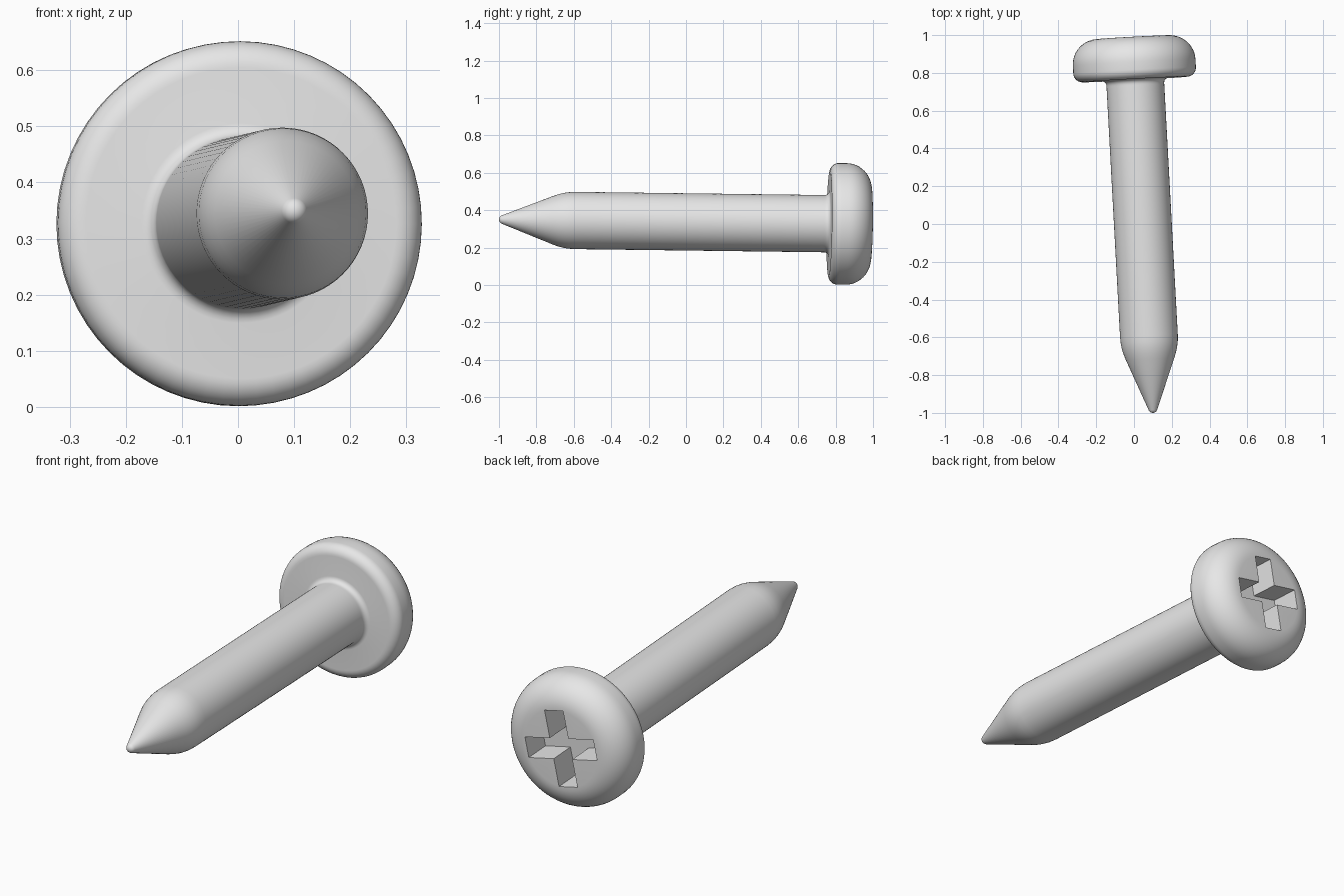
import bpy, bmesh, math
from mathutils import Matrix, Vector

if "Cube" in bpy.data.objects:
    bpy.data.objects.remove(bpy.data.objects["Cube"])

SIDES = 64
steel = bpy.data.materials.new("steel grey")
steel.diffuse_color = (0.8, 0.8, 0.8, 1)
steel.use_nodes = True
steel.node_tree.nodes["Principled BSDF"].inputs["Base Color"].default_value = steel.diffuse_color

# Slightly tilted screw axis, running from the tip to the head
tip = Vector((0.101, -1.0, 0.35))
axis = Vector((-0.054, 1.0, -0.0128)).normalized()
arm = Vector((0.2, 0, 0.98))
arm = (arm - axis * arm.dot(axis)).normalized()
side = axis.cross(arm)
frame = Matrix((arm, side, axis)).transposed().to_4x4()
frame.translation = tip


def arc(cr, ct, a, b, start, end, n):
    """Points (radius, distance) on an ellipse between two angles in degrees."""
    pts = []
    for i in range(n + 1):
        w = math.radians(start + (end - start) * i / n)
        pts.append((cr + a * math.cos(w), ct + b * math.sin(w)))
    return pts


def make_object(name, bm):
    bmesh.ops.recalc_face_normals(bm, faces=bm.faces)
    mesh = bpy.data.meshes.new(name)
    bm.to_mesh(mesh)
    bm.free()
    mesh.materials.append(steel)
    ob = bpy.data.objects.new(name, mesh)
    ob.matrix_world = frame
    bpy.context.collection.objects.link(ob)
    return ob


# Profile: rounded tip, cone, soft shoulder, shank, fillet, pan head
profile = arc(0, 0.024, 0.024, 0.024, -90, -22, 5)
profile += [(0.128, 0.285), (0.138, 0.313), (0.146, 0.343), (0.151, 0.373), (0.153, 0.41)]
profile += [(0.153, 1.735)]
profile += arc(0.178, 1.743, 0.025, 0.025, 180, 90, 5)
profile += arc(0.277, 1.816, 0.048, 0.048, -90, 0, 8)
profile += arc(0.19, 1.858, 0.135, 0.134, 0, 90, 12)
profile += [(0, 1.992)]

# Lathed body
bm = bmesh.new()
verts = [bm.verts.new((max(r, 0), 0, t)) for r, t in profile]
edges = [bm.edges.new(p) for p in zip(verts, verts[1:])]
bmesh.ops.spin(bm, geom=verts + edges, cent=(0, 0, 0), axis=(0, 0, 1),
               angle=math.tau, steps=SIDES, use_duplicate=False)
bmesh.ops.remove_doubles(bm, verts=bm.verts, dist=0.0003)
bmesh.ops.dissolve_degenerate(bm, edges=bm.edges, dist=0.0001)
screw = make_object("screw", bm)

# Cross-shaped drive recess
W, L, DEPTH = 0.05, 0.185, 0.142
bm = bmesh.new()
outline = []
for k in range(4):
    turn = Matrix.Rotation(k * math.pi / 2, 3, 'Z')
    for x, y in ((W, -W), (L, -W), (L, W)):
        outline.append(bm.verts.new(turn @ Vector((x, y, 1.992 - DEPTH))))
face = bm.faces.new(outline)
top = bmesh.ops.extrude_face_region(bm, geom=[face])["geom"]
bmesh.ops.translate(bm, vec=(0, 0, DEPTH + 0.1),
                    verts=[v for v in top if isinstance(v, bmesh.types.BMVert)])
cutter = make_object("recess_cutter", bm)
cutter.hide_render = True

bpy.context.view_layer.objects.active = screw
screw.select_set(True)
cut = screw.modifiers.new("drive recess", 'BOOLEAN')
cut.operation = 'DIFFERENCE'
cut.solver = 'EXACT'
cut.object = cutter
bpy.ops.object.modifier_apply(modifier=cut.name)
bpy.data.objects.remove(cutter)

bpy.ops.object.shade_smooth_by_angle(angle=math.radians(30))
